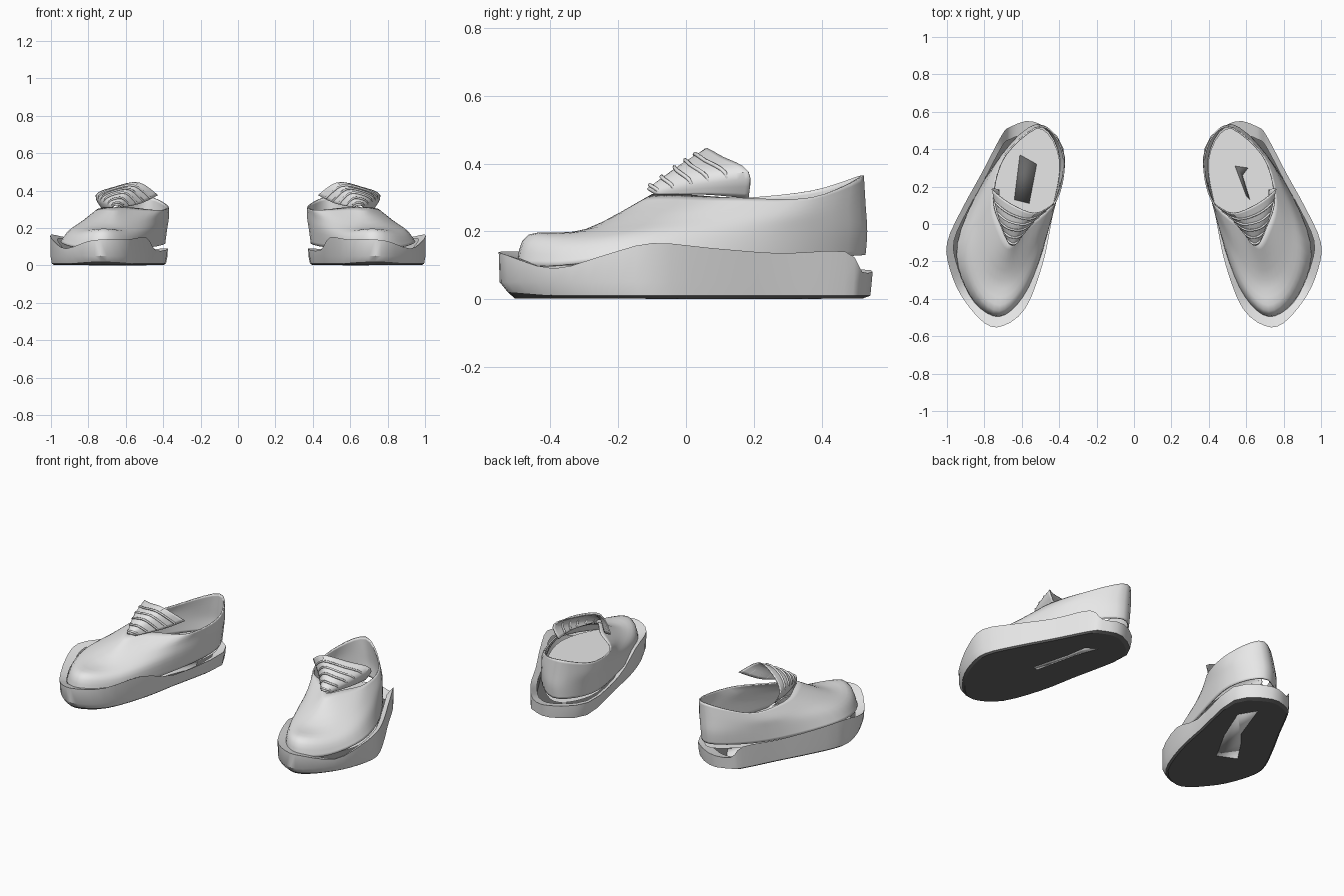
import bpy, bmesh
from math import radians
from mathutils import Vector

cube = bpy.data.objects.get("Cube")
if cube:
    bpy.data.objects.remove(cube, do_unlink=True)


def make_material(name, value):
    material = bpy.data.materials.new(name)
    colour = (value, value, value, 1)
    material.diffuse_color = colour
    material.use_nodes = True
    material.node_tree.nodes["Principled BSDF"].inputs["Base Color"].default_value = colour
    return material


light_grey = make_material("light grey", 0.88)
dark_grey = make_material("dark grey", 0.14)


def smooth_path(points, steps, closed):
    """Catmull-Rom curve through the points."""
    points = [Vector(p) for p in points]
    count = len(points)

    def pick(i):
        return points[i % count] if closed else points[max(0, min(i, count - 1))]

    path = []
    for i in range(count if closed else count - 1):
        a, b, c, d = (pick(i + k) for k in (-1, 0, 1, 2))
        for step in range(steps):
            t = step / steps
            path.append(b + (c - a) * t / 2 + (a - b * 2.5 + c * 2 - d / 2) * t * t
                        + (b * 3 - a - c * 3 + d) * t ** 3 / 2)
    if not closed:
        path.append(points[-1])
    return path


def refine(rows, steps):
    """Smooth a stack of rows in the direction across them."""
    columns = [smooth_path(column, steps, False) for column in zip(*rows)]
    return [list(row) for row in zip(*columns)]


def make_object(name, side, rows, material, closed=True, thickness=0, offset=-1):
    mesh = bpy.data.meshes.new(name)
    bm = bmesh.new()
    grid = [[bm.verts.new((p.x * side, p.y, p.z)) for p in row] for row in rows]
    if len(grid) == 1:
        bm.faces.new(grid[0])
    for low, high in zip(grid, grid[1:]):
        count = len(low)
        for i in range(count if closed else count - 1):
            j = (i + 1) % count
            bm.faces.new((low[i], low[j], high[j], high[i]))
    if side < 0:
        bmesh.ops.reverse_faces(bm, faces=bm.faces)
    bm.to_mesh(mesh)
    bm.free()
    mesh.materials.append(material)
    mesh.shade_smooth()
    mesh.set_sharp_from_angle(angle=radians(35))
    obj = bpy.data.objects.new(name, mesh)
    bpy.context.collection.objects.link(obj)
    if thickness:
        shell = obj.modifiers.new("thickness", "SOLIDIFY")
        shell.thickness = thickness
        shell.offset = offset


def make_plate(name, side, outline, height, material):
    """Thin flat plate centred on a height."""
    points = [Vector((x, y, height)) for x, y in outline]
    make_object(name, side, [points], material, thickness=0.004, offset=0)


def make_lace(name, side, points, radius):
    curve = bpy.data.curves.new(name, "CURVE")
    curve.dimensions = "3D"
    curve.bevel_depth = radius
    curve.bevel_resolution = 1
    curve.use_fill_caps = True
    spline = curve.splines.new("POLY")
    spline.points.add(len(points) - 1)
    for target, p in zip(spline.points, points):
        target.co = (p.x * side, p.y, p.z, 1)
    curve.materials.append(light_grey)
    obj = bpy.data.objects.new(name, curve)
    bpy.context.collection.objects.link(obj)


def inset(ring, factor, height=None, drop=0):
    """Shrink a ring in plan, at a flat height or lowered by a drop."""
    centre = sum(ring, Vector()) / len(ring)
    return [Vector((centre.x + (p.x - centre.x) * factor,
                    centre.y + (p.y - centre.y) * factor,
                    p.z - drop if height is None else height)) for p in ring]


# Rings of the upper: toe, round the outer side to the heel, back along the inner side
upper_rings = [
    [(.72, -.5, .1), (.88, -.38, .1), (.945, -.1, .13), (.76, .3, .12),
     (.52, .53, .13), (.39, .35, .12), (.45, 0, .1), (.56, -.34, .1)],
    [(.72, -.465, .19), (.86, -.34, .17), (.9, -.08, .19), (.75, .31, .2),
     (.52, .535, .2), (.38, .36, .2), (.44, .03, .19), (.57, -.32, .17)],
    [(.7, -.3, .205), (.8, -.22, .22), (.83, 0, .24), (.74, .32, .25),
     (.51, .53, .28), (.37, .36, .26), (.44, .06, .25), (.6, -.22, .22)],
    [(.66, -.1, .31), (.71, -.02, .31), (.755, .14, .3), (.69, .37, .3),
     (.49, .525, .365), (.375, .37, .32), (.41, .13, .295), (.57, 0, .31)],
]
# Wavy top edge of the midsole, in the same order
midsole_edge = [
    (.7, -.545, .14), (.8, -.53, .13), (.92, -.39, .09), (.985, -.24, .13),
    (1, -.1, .165), (.92, .08, .15), (.81, .28, .135), (.71, .47, .14), (.66, .52, .08),
    (.53, .546, .085), (.375, .4, .09), (.44, .02, .08), (.49, -.22, .15), (.58, -.45, .14),
]
# Rows of the tongue from its tip to its raised back edge
tongue_rows = [
    [(.67, -.09, .31), (.665, -.1, .315), (.655, -.11, .32), (.64, -.11, .32), (.625, -.09, .31)],
    [(.715, .06, .31), (.72, .04, .35), (.67, 0, .38), (.59, -.01, .39), (.525, .03, .33)],
    [(.72, .185, .3), (.755, .185, .375), (.66, .11, .415), (.53, .06, .44), (.43, .11, .375)],
]
# Worn patches where the insole and the tread meet
inner_patches = {
    "right": [(.61, .37), (.52, .32), (.56, .11), (.64, .13)],
    "left": [(.54, .31), (.61, .3), (.58, .26), (.62, .13), (.6, .15)],
}
under_patches = {
    "right": [(.55, .4), (.49, .3), (.58, .08), (.69, -.12), (.8, -.07), (.7, .08), (.64, .15)],
    "left": [(.56, .36), (.62, .32), (.64, .2), (.7, -.02), (.67, -.03), (.61, .23)],
}

for label, side in (("left", 1), ("right", -1)):
    # Upper
    rings = [smooth_path(ring, 5, True) for ring in upper_rings]
    make_object(label + "_upper", side, refine(rings, 4), light_grey, thickness=0.008)

    # Insole
    make_object(label + "_insole", side, [inset(rings[0], 0.97, 0.1)], light_grey)

    # Midsole wall with a ledge that runs in to the upper, its toe lifted off the ground
    edge = smooth_path(midsole_edge, 3, True)
    foot = [p + Vector((0, 0.01, max(0, -0.4 - p.y) * 0.08)) for p in inset(edge, 0.97, 0.01)]
    belly = inset(edge, 0.995, 0.05)
    ledge = inset(edge, 0.87, drop=0.02)
    make_object(label + "_midsole", side, [foot, belly, edge, ledge], light_grey)

    # Tread underneath
    tread = inset(foot, 0.96, 0.002)
    make_object(label + "_tread_edge", side, [tread, foot], dark_grey)
    make_object(label + "_tread", side, [tread[::-1]], dark_grey)

    # Worn patches inside and below
    make_plate(label + "_inner_patch", side, inner_patches[label], 0.102, dark_grey)
    make_plate(label + "_under_patch", side, under_patches[label], 0.002, light_grey)

    # Tongue
    tongue = refine([smooth_path(row, 4, False) for row in tongue_rows], 6)
    make_object(label + "_tongue", side, tongue, light_grey, closed=False, thickness=0.006)

    # Laces across the tongue
    for number, row in enumerate((1, 3, 5, 7, 9)):
        raised = [p + Vector((0, -0.006, 0.008)) for p in tongue[row]]
        make_lace(f"{label}_lace_{number + 1}", side, raised, 0.006)
